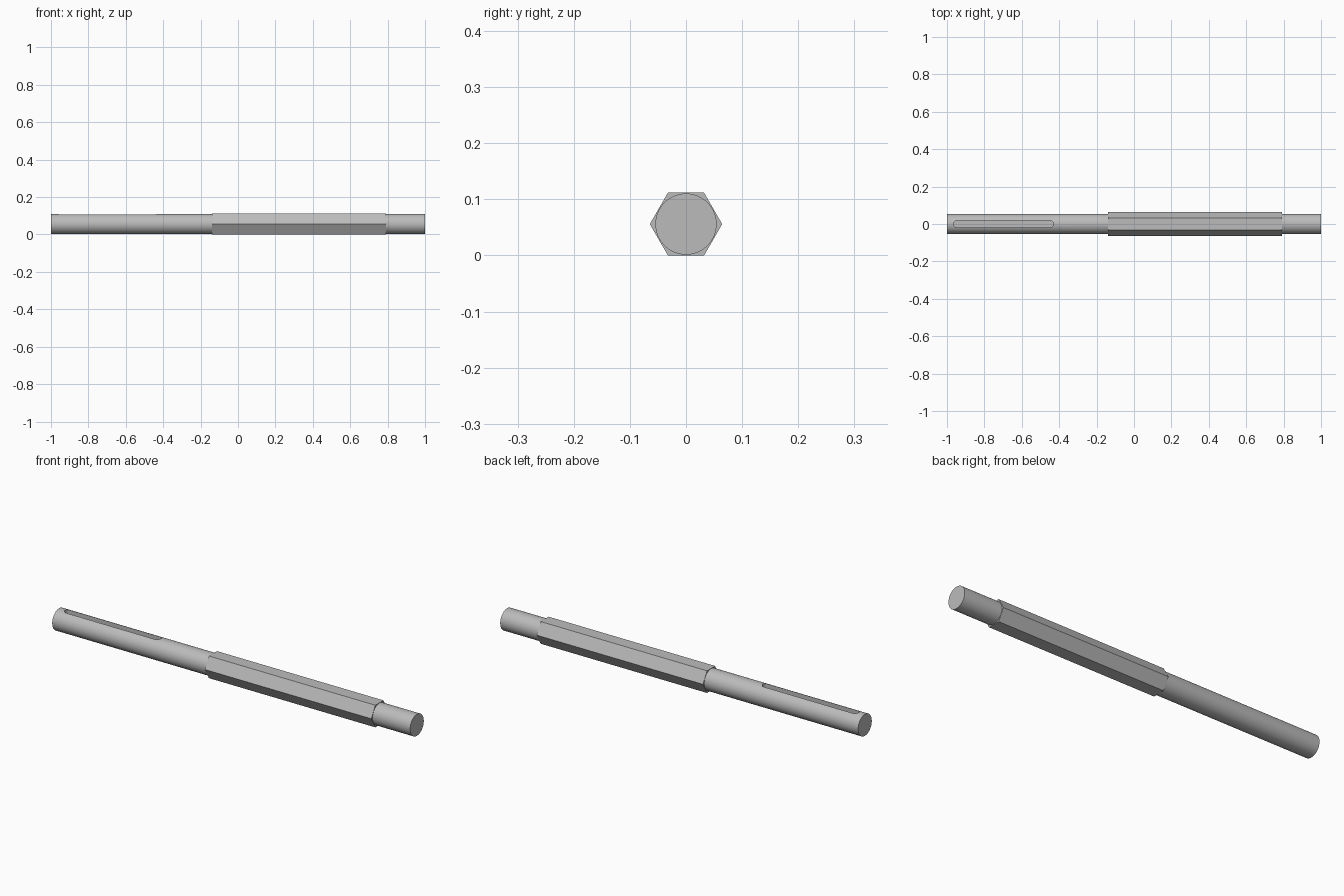
import bpy
import bmesh
from math import cos, sin, pi, radians
from mathutils import Vector

cube = bpy.data.objects.get("Cube")
if cube:
    bpy.data.objects.remove(cube, do_unlink=True)

HEX_R = 0.0645
SHAFT_R = 0.0545
AXIS_Z = HEX_R * cos(pi / 6)
LEFT, HEX_START, HEX_END, RIGHT = -1.0, -0.14, 0.79, 1.0

steel = bpy.data.materials.new("steel_grey")
steel.use_nodes = True
colour = (0.5, 0.5, 0.5, 1.0)
steel.diffuse_color = colour
steel.node_tree.nodes["Principled BSDF"].inputs["Base Color"].default_value = colour


def prism(name, outline, sweep):
    """Solid made by sweeping a closed outline along a vector."""
    bm = bmesh.new()
    face = bm.faces.new([bm.verts.new(p) for p in outline])
    swept = bmesh.ops.extrude_face_region(bm, geom=[face], use_keep_orig=True)["geom"]
    verts = [g for g in swept if isinstance(g, bmesh.types.BMVert)]
    bmesh.ops.translate(bm, verts=verts, vec=Vector(sweep))
    bmesh.ops.recalc_face_normals(bm, faces=bm.faces)
    mesh = bpy.data.meshes.new(name)
    bm.to_mesh(mesh)
    bm.free()
    mesh.materials.append(steel)
    obj = bpy.data.objects.new(name, mesh)
    bpy.context.collection.objects.link(obj)
    return obj


def bar(name, sides, radius, x0, x1):
    """Regular bar lying along x, with a corner facing +y."""
    turns = [2 * pi * i / sides for i in range(sides)]
    ring = [(x0, radius * cos(a), AXIS_Z + radius * sin(a)) for a in turns]
    return prism(name, ring, (x1 - x0, 0, 0))


def activate(obj):
    bpy.ops.object.select_all(action='DESELECT')
    obj.select_set(True)
    bpy.context.view_layer.objects.active = obj


def finish_journal(obj, joint_x):
    """Open the end hidden against the hexagon and smooth the round side."""
    bm = bmesh.new()
    bm.from_mesh(obj.data)
    hidden = [f for f in bm.faces if all(abs(v.co.x - joint_x) < 1e-4 for v in f.verts)]
    bmesh.ops.delete(bm, geom=hidden, context='FACES')
    bm.to_mesh(obj.data)
    bm.free()
    activate(obj)
    bpy.ops.object.shade_smooth_by_angle(angle=radians(30))


# Hexagonal middle and the two round ends
bar("hex_section", 6, HEX_R, HEX_START, HEX_END)
long_journal = bar("long_journal", 96, SHAFT_R, LEFT, HEX_START)
short_journal = bar("short_journal", 96, SHAFT_R, HEX_END, RIGHT)

# Round-ended keyway cut into the top of the long end
SLOT_START, SLOT_END, SLOT_R, SLOT_DEPTH = -0.965, -0.43, 0.018, 0.025
floor_z = AXIS_Z + SHAFT_R - SLOT_DEPTH
slot = []
for centre, start in ((SLOT_END - SLOT_R, -pi / 2), (SLOT_START + SLOT_R, pi / 2)):
    for i in range(17):
        a = start + pi * i / 16
        slot.append((centre + SLOT_R * cos(a), SLOT_R * sin(a), floor_z))
cutter = prism("keyway_cutter", slot, (0, 0, 0.1))
cutter.hide_render = True

cut = long_journal.modifiers.new("keyway", 'BOOLEAN')
cut.operation = 'DIFFERENCE'
cut.solver = 'EXACT'
cut.object = cutter
activate(long_journal)
bpy.ops.object.modifier_apply(modifier=cut.name)
bpy.data.objects.remove(cutter, do_unlink=True)

finish_journal(long_journal, HEX_START)
finish_journal(short_journal, HEX_END)
